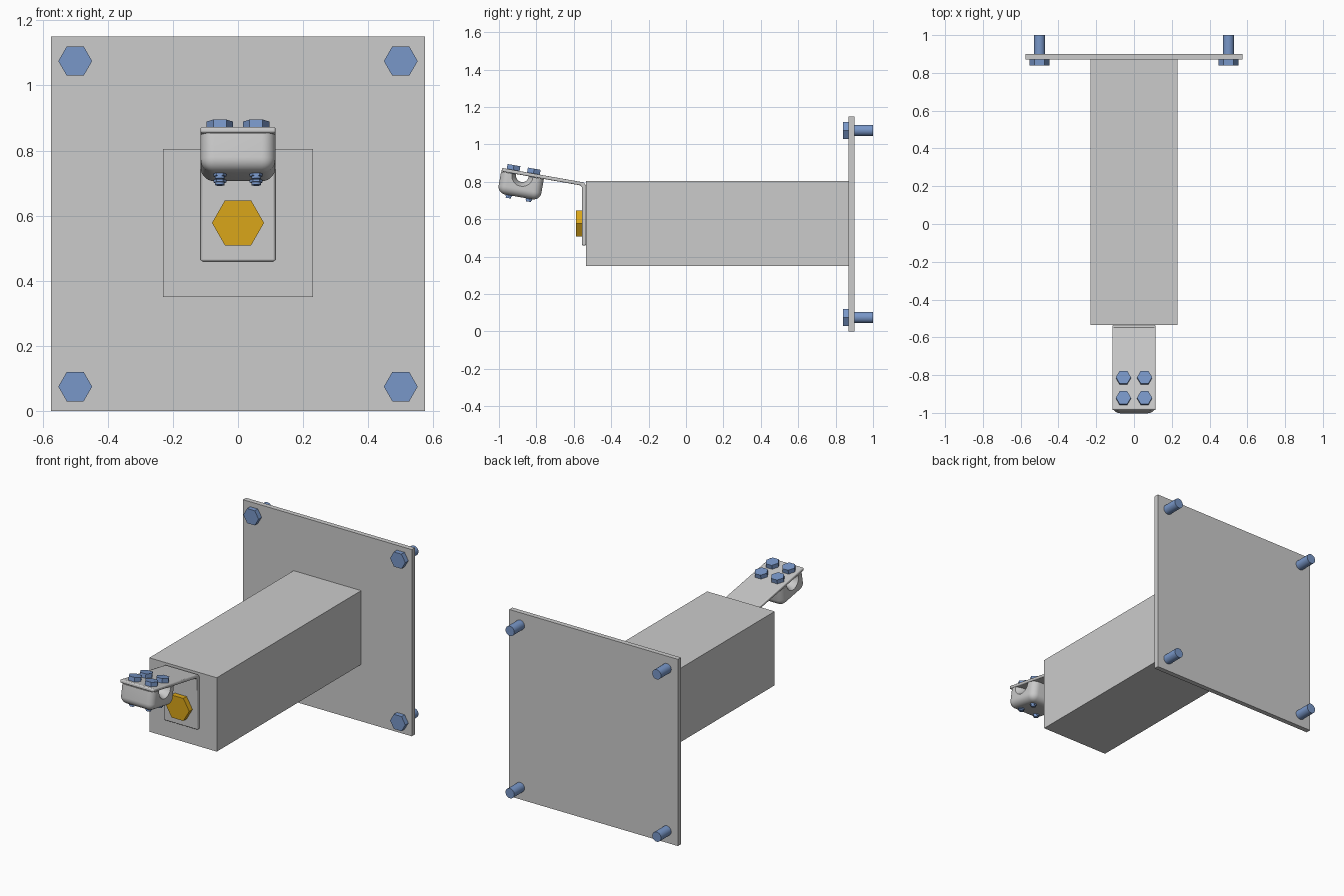
import bpy, bmesh, math
from mathutils import Matrix, Vector

if "Cube" in bpy.data.objects:
    bpy.data.objects.remove(bpy.data.objects["Cube"])


def material(name, rgb):
    m = bpy.data.materials.new(name)
    m.diffuse_color = (*rgb, 1)
    m.use_nodes = True
    m.node_tree.nodes["Principled BSDF"].inputs["Base Color"].default_value = m.diffuse_color
    return m


BLUE = material("blue_steel", (0.19, 0.31, 0.58))
GOLD = material("gold", (0.70, 0.38, 0.01))


def finish(name, bm, matrix=Matrix(), mat=None):
    bmesh.ops.recalc_face_normals(bm, faces=bm.faces)
    me = bpy.data.meshes.new(name)
    bm.to_mesh(me)
    bm.free()
    me.transform(matrix)
    ob = bpy.data.objects.new(name, me)
    bpy.context.collection.objects.link(ob)
    if mat:
        me.materials.append(mat)
    return ob


def smooth(ob):
    bpy.ops.object.select_all(action='DESELECT')
    ob.select_set(True)
    bpy.context.view_layer.objects.active = ob
    bpy.ops.object.shade_smooth_by_angle(angle=math.radians(35))


def box_bm(lo, hi):
    bm = bmesh.new()
    lo, hi = Vector(lo), Vector(hi)
    bmesh.ops.create_cube(bm, size=1, matrix=Matrix.Translation((lo + hi) / 2)
                          @ Matrix.Diagonal((*(hi - lo), 1)))
    return bm


def lathe(bm, rings, n):
    """Closed solid along local z from (radius, z) rings."""
    loops = [[bm.verts.new((r * math.cos(2 * math.pi * i / n),
                            r * math.sin(2 * math.pi * i / n), z))
              for i in range(n)] for r, z in rings]
    for a, b in zip(loops, loops[1:]):
        for i in range(n):
            j = (i + 1) % n
            bm.faces.new((a[i], a[j], b[j], b[i]))
    bm.faces.new(loops[0][::-1])
    bm.faces.new(loops[-1])


def bolt(name, matrix, r, h, shaft_r, length, mat, nut=None):
    """Hex head above local z = 0, round shaft below, optional nut."""
    bm = bmesh.new()
    lathe(bm, [(r, 0), (r, h)], 6)
    lathe(bm, [(shaft_r, -length), (shaft_r, 0)], 24)
    if nut:
        lathe(bm, [(nut[0], nut[1]), (nut[0], nut[2])], 6)
    smooth(finish(name, bm, matrix, mat))


FACE_FRONT = Matrix.Rotation(math.pi / 2, 4, 'X')   # local z -> -y

# Wall plate and square beam
finish("wall_plate", box_bm((-0.575, 0.87, 0), (0.575, 0.90, 1.15)))
finish("beam", box_bm((-0.23, -0.535, 0.35), (0.23, 0.87, 0.805)))

# Four wall bolts
for x in (-0.5, 0.5):
    for z in (0.075, 1.075):
        bolt("wall_bolt", Matrix.Translation((x, 0.87, z)) @ FACE_FRONT,
             0.052, 0.03, 0.03, 0.13, BLUE)

# Bent bracket: side profile (y, z) extruded across x
TILT = Matrix.Translation((0, -0.535, 0.795)) @ Matrix.Rotation(math.radians(-10), 4, 'X')
tip_top = TILT @ Vector((0, -0.455, 0))
tip_low = TILT @ Vector((0, -0.455, -0.019))
profile = [(-0.535, 0.46), (-0.535, 0.782), (-0.548, 0.797), tip_top.yz, tip_low.yz,
           (-0.565, 0.781), (-0.557, 0.771), (-0.557, 0.46)]
bm = bmesh.new()
face = bm.faces.new([bm.verts.new((-0.115, y, z)) for y, z in profile])
ext = bmesh.ops.extrude_face_region(bm, geom=[face])
bmesh.ops.translate(bm, vec=(0.23, 0, 0),
                    verts=[v for v in ext["geom"] if isinstance(v, bmesh.types.BMVert)])
bracket = finish("bent_bracket", bm)
bev = bracket.modifiers.new("bevel", 'BEVEL')
bev.width, bev.segments, bev.limit_method = 0.006, 3, 'ANGLE'
bev.angle_limit = math.radians(50)
smooth(bracket)

# Gold bolt holding the bracket
bolt("bracket_bolt", Matrix.Translation((0, -0.557, 0.578)) @ FACE_FRONT,
     0.08, 0.032, 0.04, 0.1, GOLD)

# Clamp block with rounded sides and bottom, in the tilted frame
bm = box_bm((-0.115, -0.457, -0.137), (0.115, -0.225, -0.02))
edges = [e for e in bm.edges if not all(v.co.z > -0.03 for v in e.verts)]
bmesh.ops.bevel(bm, geom=edges, offset=0.042, segments=7, profile=0.5, affect='EDGES')
clamp = finish("cable_clamp", bm, TILT)

# Flared cable groove cut across the clamp
bm = bmesh.new()
lathe(bm, [(0.066, -0.13), (0.054, -0.11), (0.042, -0.09), (0.034, -0.06),
           (0.034, 0.06), (0.042, 0.09), (0.054, 0.11), (0.066, 0.13)], 32)
cutter = finish("groove_cutter", bm, TILT @ Matrix.Translation((0, -0.341, -0.022))
                @ Matrix.Rotation(math.pi / 2, 4, 'Y'))
cutter.hide_render = True
cut = clamp.modifiers.new("groove", 'BOOLEAN')
cut.operation, cut.solver, cut.object = 'DIFFERENCE', 'EXACT', cutter
bpy.context.view_layer.objects.active = clamp
bpy.ops.object.modifier_apply(modifier="groove")
bpy.data.objects.remove(cutter)
smooth(clamp)

# Four clamp bolts with nuts underneath
for x in (-0.056, 0.056):
    for y in (-0.395, -0.285):
        bolt("clamp_bolt", TILT @ Matrix.Translation((x, y, 0)),
             0.04, 0.026, 0.014, 0.153, BLUE, nut=(0.02, -0.145, -0.12))
